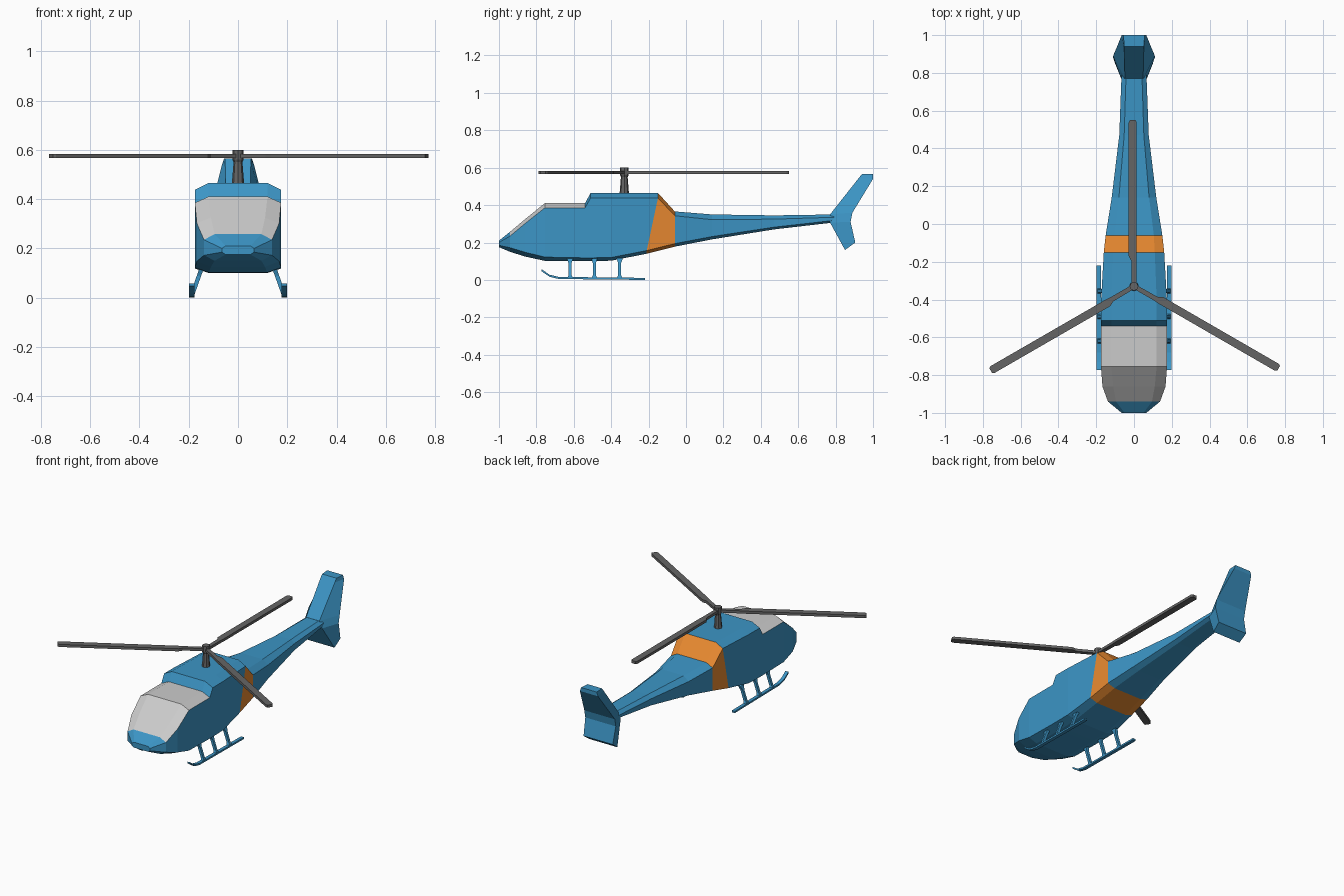
import bpy, bmesh, math
from mathutils import Matrix, Vector

if "Cube" in bpy.data.objects:
    bpy.data.objects.remove(bpy.data.objects["Cube"])


def material(name, color):
    m = bpy.data.materials.new(name)
    m.diffuse_color = (*color, 1)
    m.use_nodes = True
    m.node_tree.nodes["Principled BSDF"].inputs["Base Color"].default_value = m.diffuse_color
    return m


BLUE = material("blue", (0.045, 0.30, 0.56))
ORANGE = material("orange", (0.80, 0.25, 0.03))
GLASS = material("light_grey", (0.62, 0.62, 0.62))
DARK = material("dark_grey", (0.13, 0.13, 0.13))


def loft(name, rings, mats, pick=lambda i, j: 0):
    """Skin a list of equal-length point rings and cap both ends."""
    bm = bmesh.new()
    vs = [[bm.verts.new(p) for p in r] for r in rings]
    n = len(rings[0])
    for i in range(len(vs) - 1):
        for j in range(n):
            k = (j + 1) % n
            f = bm.faces.new((vs[i][j], vs[i][k], vs[i + 1][k], vs[i + 1][j]))
            f.material_index = pick(i, j)
    bm.faces.new(vs[0])
    bm.faces.new(vs[-1])
    bmesh.ops.recalc_face_normals(bm, faces=bm.faces)
    me = bpy.data.meshes.new(name)
    bm.to_mesh(me)
    bm.free()
    for m in mats:
        me.materials.append(m)
    ob = bpy.data.objects.new(name, me)
    bpy.context.collection.objects.link(ob)
    return ob


# Fuselage: y, roof half width, side half width, belly half width,
#           roof z, shoulder z, lower side z, belly z
SECTIONS = [
    (-1.00, .050, .065, .050, .210, .200, .185, .175),
    (-0.94, .095, .138, .095, .258, .235, .172, .150),
    (-0.86, .110, .167, .110, .325, .302, .148, .125),
    (-0.755, .120, .175, .118, .410, .385, .122, .102),
    (-0.54, .120, .175, .118, .410, .385, .118, .100),
    (-0.51, .120, .175, .118, .465, .438, .118, .100),
    (-0.40, .120, .174, .118, .465, .438, .120, .103),
    (-0.15, .110, .160, .110, .465, .438, .157, .140),
    (-0.06, .105, .150, .100, .366, .343, .194, .178),
    (0.14, .080, .118, .080, .350, .322, .232, .217),
    (0.47, .052, .078, .052, .345, .325, .282, .270),
    (0.79, .042, .066, .045, .350, .335, .318, .307),
]


def body_ring(s):
    y, wr, w, wb, zr, zs, zl, zb = s
    yl = y - .06 if y == -0.15 else y      # slanted front edge of the band
    half = [(wr, y, zr), (w, y, zs), (w, yl, zl), (wb, yl, zb)]
    return half + [(-a, b, c) for a, b, c in reversed(half)]


def body_material(i, j):
    if 1 <= i <= 3 and j in (0, 6, 7):
        return 1                            # windscreen and glazed roof
    return 2 if i == 7 else 0               # orange band


loft("fuselage", [body_ring(s) for s in SECTIONS], [BLUE, GLASS, ORANGE], body_material)

# Tail fin: leading edge y, z, half width, then trailing edge y, z, half width
FIN = [
    (.940, .565, .052, 1.000, .565, .056),
    (.924, .545, .052, 1.000, .540, .065),
    (.770, .350, .048, .890, .360, .110),
    (.770, .307, .068, .880, .310, .110),
    (.850, .160, .100, .905, .200, .105),
]
loft("tail_fin", [[(w1, y1, z1), (w2, y2, z2), (-w2, y2, z2), (-w1, y1, z1)]
                  for y1, z1, w1, y2, z2, w2 in FIN], [BLUE])

# Rotor mast with a waist and a hub
HUB_Y = -0.33
mast = [[(r * math.cos(a * math.tau / 8), HUB_Y + r * math.sin(a * math.tau / 8), z)
         for a in range(8)]
        for z, r in ((.45, .026), (.55, .018), (.56, .023), (.60, .023))]
loft("rotor_mast", mast, [DARK])

# Rotor blades: distance, trailing side, leading side
BLADE = [(0, -.012, .012), (.135, -.012, .014), (.16, -.014, .028),
         (.868, -.014, .028), (.88, -.008, .022)]
for n, deg in enumerate((90, 210, 330)):
    M = Matrix.Translation((0, HUB_Y, .575)) @ Matrix.Rotation(math.radians(deg), 4, 'Z')
    rings = [[M @ Vector(p) for p in ((r, a, -.009), (r, b, -.009), (r, b, .008), (r, a, .008))]
             for r, a, b in BLADE]
    loft(f"rotor_blade_{n + 1}", rings, [DARK])

# Landing skids with three struts a side
RUNNER = [(-.773, .052), (-.73, .022), (-.68, .010), (-.22, .005)]
STRUT = [(.188, .005, .018), (.181, .025, .008), (.158, .090, .008), (.148, .118, .018)]
for side, label in ((-1, "left"), (1, "right")):
    rings = [[(side * .176, y, z - .005), (side * .198, y, z - .005),
              (side * .198, y, z + .006), (side * .176, y, z + .006)] for y, z in RUNNER]
    loft(f"{label}_skid", rings, [BLUE])
    for n, y in enumerate((-.62, -.49, -.355)):
        rings = [[(side * (x - .009), y - h, z), (side * (x + .009), y - h, z),
                  (side * (x + .009), y + h, z), (side * (x - .009), y + h, z)]
                 for x, z, h in STRUT]
        loft(f"{label}_strut_{n + 1}", rings, [BLUE])
